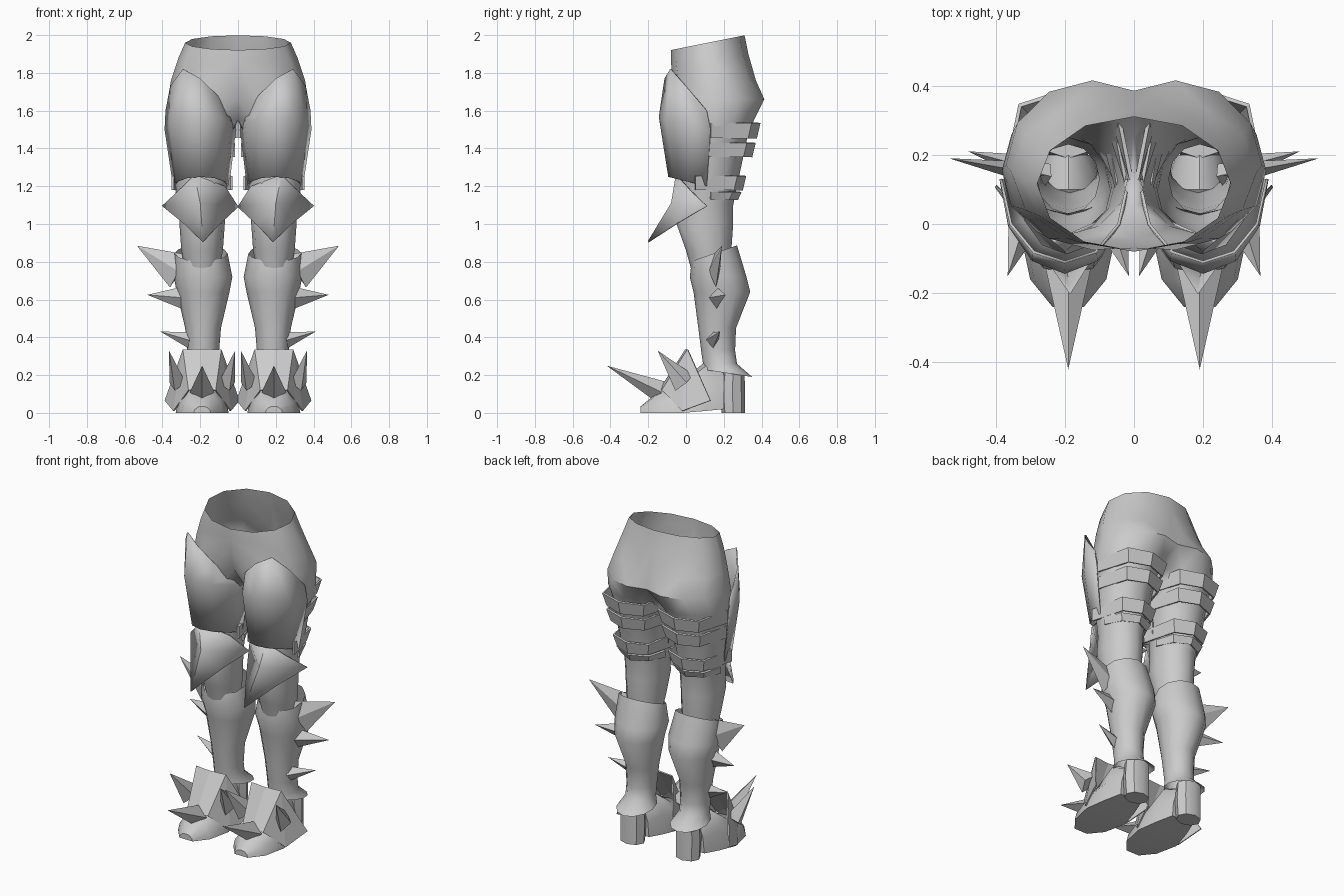
import bpy, bmesh, math
from mathutils import Vector

if "Cube" in bpy.data.objects:
    bpy.data.objects.remove(bpy.data.objects["Cube"])

grey = bpy.data.materials.new("plain grey")
grey.use_nodes = True
colour = (0.6, 0.6, 0.6, 1)
grey.diffuse_color = colour
grey.node_tree.nodes["Principled BSDF"].inputs["Base Color"].default_value = colour
CX = 0.19  # middle of each leg


def finish(name, bm, thickness=0, smooth=42):
    """Turn a left-side mesh into a mirrored object."""
    bmesh.ops.remove_doubles(bm, verts=bm.verts, dist=0.0005)
    bmesh.ops.recalc_face_normals(bm, faces=bm.faces)
    mesh = bpy.data.meshes.new(name)
    bm.to_mesh(mesh)
    bm.free()
    mesh.materials.append(grey)
    ob = bpy.data.objects.new(name, mesh)
    bpy.context.collection.objects.link(ob)
    if thickness:
        solid = ob.modifiers.new("thickness", "SOLIDIFY")
        solid.thickness = thickness
        solid.offset = 0
    ob.modifiers.new("mirror", "MIRROR")
    bpy.context.view_layer.objects.active = ob
    ob.select_set(True)
    if smooth:
        bpy.ops.object.shade_smooth_by_angle(angle=math.radians(smooth))
    ob.select_set(False)
    return ob


def arc(z, cx, cy, rx, ry, tilt=0, start=0, end=360, n=12):
    """Points on an ellipse, cut off where it meets the middle of the body."""
    pts = []
    for i in range(n):
        a = math.radians(start + (end - start) * i / (n if end - start == 360 else n - 1))
        x, s = cx + rx * math.cos(a), math.sin(a)
        if x < 0:
            x = 0
            if abs(s) > 0.01:
                s = math.copysign(math.sqrt(1 - (cx / rx) ** 2), s)
        pts.append(Vector((x, cy + ry * s, z + tilt * ry * s)))
    return pts


def loft(bm, rows, closed=True, caps=False):
    grid = [[bm.verts.new(p) for p in row] for row in rows]
    n = len(rows[0])
    for a, b in zip(grid, grid[1:]):
        for i in range(n if closed else n - 1):
            quad = [a[i], a[(i + 1) % n], b[(i + 1) % n], b[i]]
            if any(v.co.x > 1e-4 for v in quad):  # leave the middle open
                bm.faces.new(quad)
    if caps:
        bm.faces.new(grid[0])
        bm.faces.new(grid[-1])


def tube(name, rings, caps=False, n=12):
    bm = bmesh.new()
    loft(bm, [arc(*r, n=n) for r in rings], caps=caps)
    return finish(name, bm)


def spikes(name, items):
    """Four-sided spikes: base, tip, half width, half height."""
    bm = bmesh.new()
    for base, tip, w, h in items:
        base, tip = Vector(base), Vector(tip)
        along = (tip - base).normalized()
        side = along.cross(Vector((0, 0, 1))).normalized()
        up = side.cross(along)
        ring = [bm.verts.new(base + o) for o in (side * w, up * h, -side * w, -up * h)]
        point = bm.verts.new(tip)
        for i in range(4):
            bm.faces.new((ring[i], ring[(i + 1) % 4], point))
        bm.faces.new(ring)
    return finish(name, bm, smooth=0)


# Hips and legs, open at the waist and joined at the crotch
tube("hips_and_legs", [
    (1.96, 0, .115, .28, .195, .2), (1.88, 0, .125, .315, .205, .1),
    (1.76, .04, .15, .315, .22), (1.66, .12, .17, .25, .245),
    (1.55, .177, .155, .205, .205), (1.48, CX, .15, .175, .18),
    (1.2, .195, .12, .14, .15), (1.1, CX, .11, .125, .14),
    (1.0, CX, .1, .12, .15), (.86, CX, .12, .11, .12), (.75, CX, .13, .09, .1)])

# Boot shafts with a flared ankle cuff
tube("boot_shafts", [
    (.845, .195, .15, .14, .12, .35), (.72, .185, .17, .155, .15),
    (.64, .185, .19, .14, .15), (.45, .185, .165, .095, .1),
    (.33, .185, .17, .085, .09), (.26, .185, .18, .085, .09),
    (.21, .185, .22, .11, .13, -.15)])

# Heels
tube("heels", [(.22, CX, .25, .075, .06), (.12, CX, .245, .078, .067),
               (0, CX, .25, .075, .062)], caps=True, n=8)

# Feet, lofted from toe to ankle
bm = bmesh.new()
sections = [(-.24, .045, .035, 0), (-.16, .11, .1, 0), (-.02, .14, .17, 0),
            (.1, .11, .27, .01), (.2, .075, .22, .02)]
profile = [(-1, 0), (-.9, .45), (-.5, .9), (0, 1), (.5, .9), (.9, .45), (1, 0)]
loft(bm, [[Vector((CX + w * u, y, low + (h - low) * v)) for u, v in profile]
          for y, w, h, low in sections], caps=True)
finish("feet", bm)

# Thigh plates, wrapped round the front with a pointed top
bm = bmesh.new()
top = arc(1.6, .2, .11, .18, .22, 0, 180, 360, 7)
for p, z in zip(top, (1.5, 1.57, 1.68, 1.77, 1.82, 1.73, 1.6)):
    p.z = z
loft(bm, [top, arc(1.5, .2, .13, .185, .27, -.25, 180, 360, 7),
          arc(1.2, .195, .11, .145, .2, -.25, 180, 360, 7)], closed=False)
finish("thigh_plates", bm, .008)

# Straps round the back of the thighs, peaked in the middle and flared at the top
bm = bmesh.new()
for low, high, front, back, w in [(1.455, 1.535, .13, .385, .182), (1.355, 1.43, .12, .36, .168),
                                  (1.18, 1.255, .05, .31, .155), (1.13, 1.17, .13, .285, .135)]:
    rows = []
    for z, grow in ((low, -.015), (high, .003)):
        half = [(w, front), (w * .75 + grow, back - .045 + grow)]
        path = half + [(0, back + grow)] + [(-x, y) for x, y in reversed(half)]
        rows.append([Vector((CX + x, y, z)) for x, y in path])
    loft(bm, rows, closed=False)
finish("thigh_straps", bm, .012, smooth=0)

# Knee plates: a shell drawn down to a point
bm = bmesh.new()
outline = [(.23, -.05, 1.26), (.31, .02, 1.18), (.4, .11, 1.095), (.29, -.045, 1.005),
           (.185, -.2, .905), (.09, -.045, 1.005), (0, .11, 1.09), (.07, .02, 1.2)]
rim = [bm.verts.new(p) for p in outline]
ridge = bm.verts.new((.2, -.075, 1.11))
for i in range(8):
    bm.faces.new((rim[i], rim[(i + 1) % 8], ridge))
finish("knee_plates", bm, .008, smooth=65)

# Instep plates: a front panel and two swept sides
bm = bmesh.new()
centre = [(CX, 0, .335), (CX, -.14, .12)]
for s in (-1, 1):
    panel = [(CX + s * u, y, z) for u, y, z in
             [(.1, .01, .335), (.195, .13, .065), (.15, -.02, .01), (.07, -.125, .12)]]
    a, b, c, d = [bm.verts.new(p) for p in panel]
    e, f = [bm.verts.new(p) for p in centre]
    bm.faces.new((a, b, c))
    bm.faces.new((a, c, d))
    bm.faces.new((a, d, f, e))
finish("instep_plates", bm, .008, smooth=0)

# Spikes on the shins, toes and sides of the feet
spikes("shin_spikes", [((.31, .15, .75), (.535, .19, .885), .03, .1),
                       ((.29, .16, .61), (.48, .21, .625), .04, .06),
                       ((.25, .14, .385), (.41, .18, .43), .035, .045)])
spikes("toe_spikes", [((CX, -.13, .11), (CX, -.42, .25), .065, .06)])
spikes("foot_side_spikes", [((CX + s * .13, -.01, .16), (CX + s * .175, -.15, .33), .045, .065)
                            for s in (-1, 1)])
